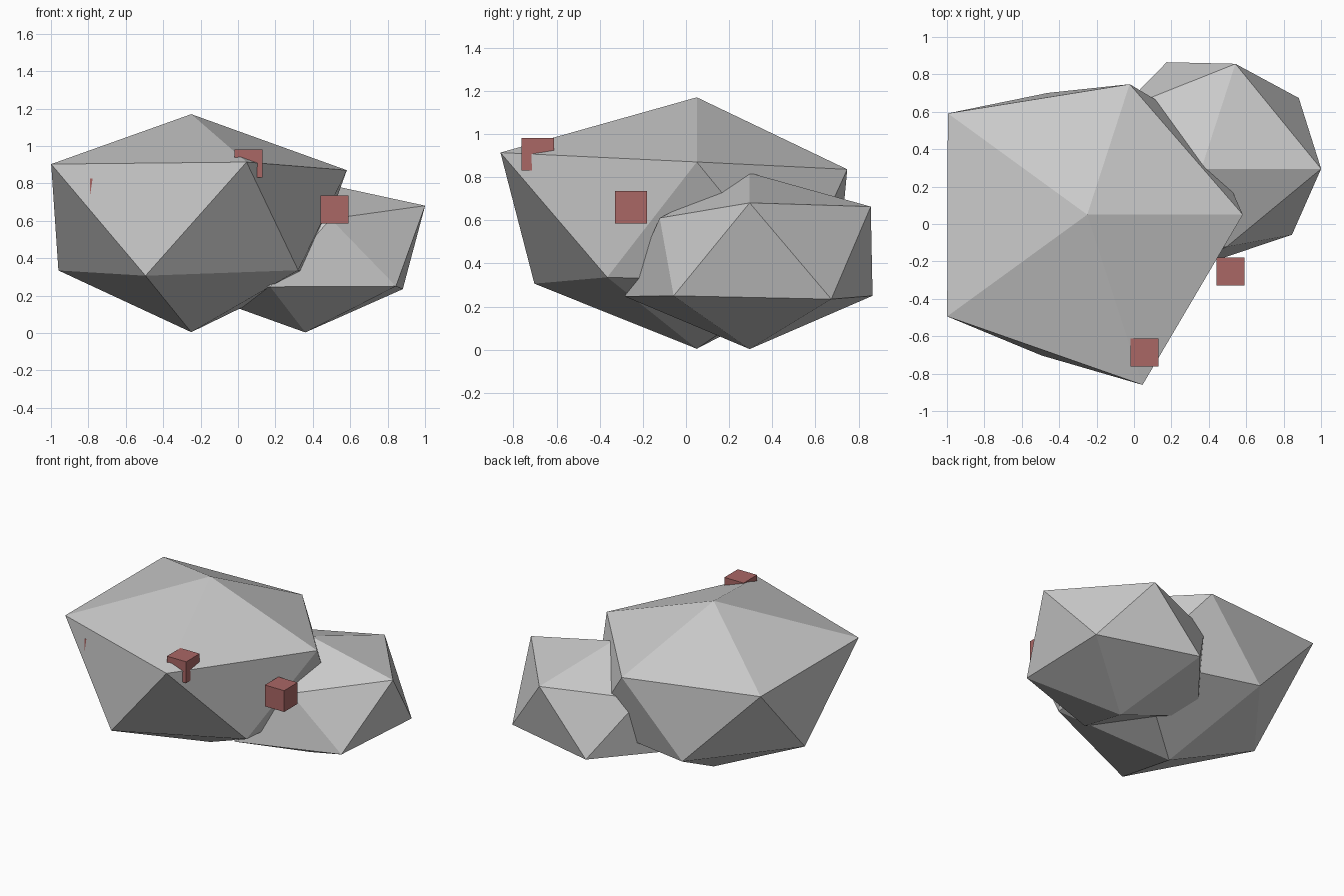
import bpy
import bmesh
import math
from mathutils import Vector

cube = bpy.data.objects.get("Cube")
if cube:
    bpy.data.objects.remove(cube, do_unlink=True)


def make_material(name, rgb):
    mat = bpy.data.materials.new(name)
    mat.use_nodes = True
    mat.diffuse_color = (*rgb, 1)
    mat.node_tree.nodes["Principled BSDF"].inputs["Base Color"].default_value = (*rgb, 1)
    return mat


stone = make_material("stone_grey", (0.6, 0.6, 0.6))
red = make_material("dusty_red", (0.4, 0.135, 0.13))


def add_object(name, bm, mat):
    bmesh.ops.recalc_face_normals(bm, faces=bm.faces)
    mesh = bpy.data.meshes.new(name)
    bm.to_mesh(mesh)
    bm.free()
    mesh.materials.append(mat)
    obj = bpy.data.objects.new(name, mesh)
    bpy.context.collection.objects.link(obj)
    return obj


def rock(name, centre, bottom, lower, upper, top, squash=0.695):
    """Flattened icosahedron whose corners are pushed in or out radially."""
    bm = bmesh.new()
    bmesh.ops.create_icosphere(bm, subdivisions=1, radius=1)
    # Order corners from the bottom up, then anticlockwise from +x
    corners = sorted(bm.verts, key=lambda v: (
        round(v.co.z, 2), (math.atan2(v.co.y, v.co.x) + 0.1) % math.tau))
    for v, reach in zip(corners, [bottom, *lower, *upper, top]):
        v.co *= reach
        v.co.z *= squash
        v.co += Vector(centre)
    return add_object(name, bm, stone)


def block(name, centre, size=0.15):
    bm = bmesh.new()
    bmesh.ops.create_cube(bm, size=size)
    obj = add_object(name, bm, red)
    obj.location = centre
    return obj


# Two overlapping boulders
rock("large_rock", (-0.25, 0.05, 0.581), 0.83,
     [0.87, 0.765, 0.794, 0.885, 0.79],
     [0.93, 0.82, 1.03, 1.035, 1.07], 0.847)
rock("small_rock", (0.36, 0.295, 0.458), 0.655,
     [0.72, 0.67, 0.72, 0.68, 0.67],
     [0.716, 0.66, 0.6, 0.5, 0.49], 0.52)

# Small cubes set around the front of the rocks
block("right_block", (-0.715, -0.501, 0.75))
block("front_block", (0.055, -0.687, 0.905))
block("left_block", (0.515, -0.255, 0.66))
